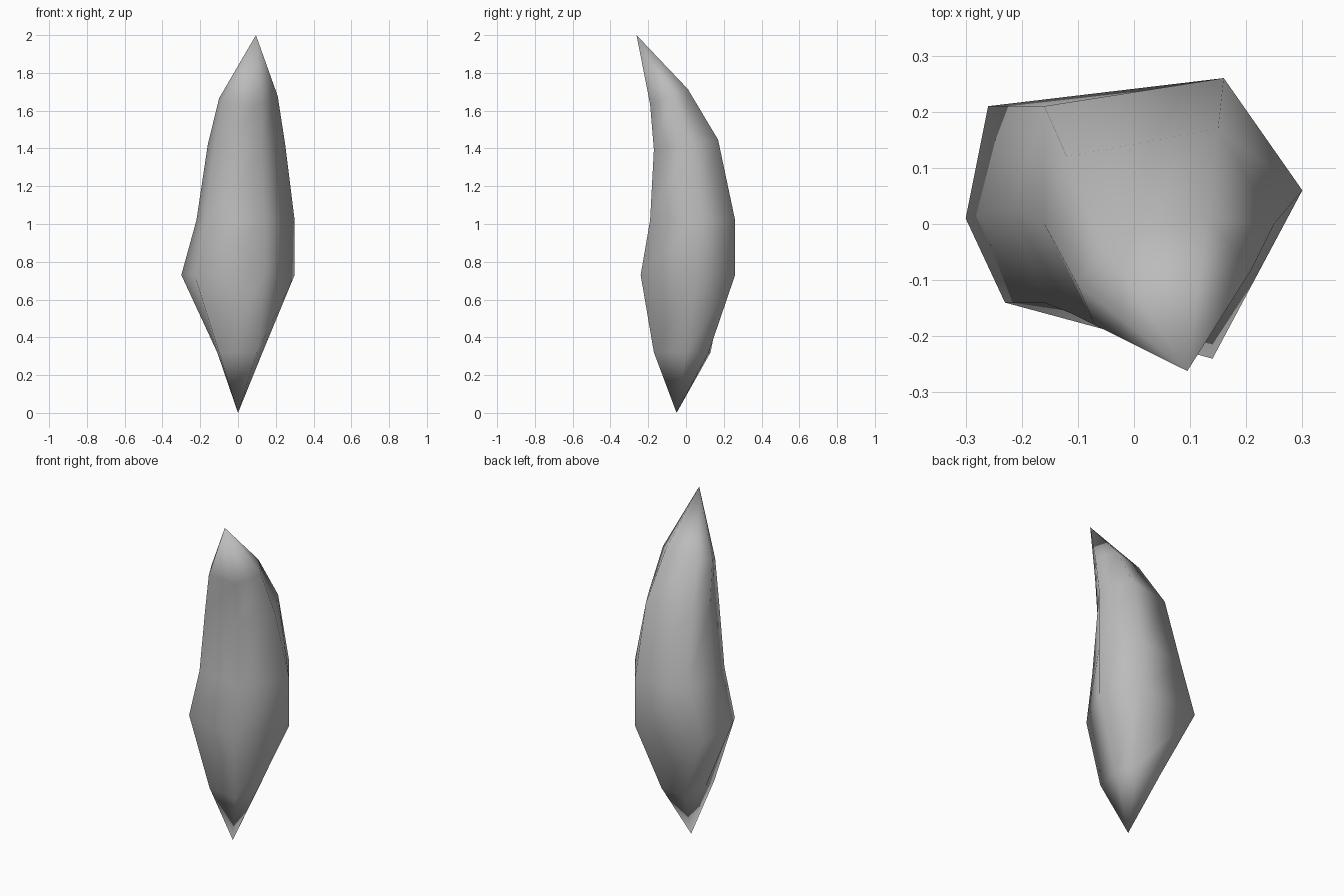
import bpy
import bmesh

default_cube = bpy.data.objects.get("Cube")
if default_cube:
    bpy.data.objects.remove(default_cube, do_unlink=True)


def make_material(name, colour):
    material = bpy.data.materials.new(name)
    material.use_nodes = True
    material.diffuse_color = colour
    shader = material.node_tree.nodes["Principled BSDF"]
    shader.inputs["Base Color"].default_value = colour
    shader.inputs["Roughness"].default_value = 0.8
    return material


# Cross-sections: height, slope towards the back, then six corners in
# hundredths, anticlockwise from the front right
sections = [
    (0.32, 0, [(-10, -13), (10, -17), (13, 0), (8, 12), (-8, 13), (-11, -3)]),
    (0.73, 0, [(-23, -14), (14, -24), (30, 6), (16, 26), (-26, 21), (-30, 1)]),
    (1.02, 0, [(-16, -14), (14, -19), (30, 6), (16, 26), (-16, 21), (-22, 3)]),
    (1.42, 0.15, [(-11, -16), (12, -17), (25, 0), (15, 17), (-12, 12), (-16, 0)]),
    (1.71, 0.4, [(-7, -18), (12, -19), (21, -8), (13, 1), (-6, -3), (-10, -11)]),
]


def build_spike(name, bottom, top, material):
    """Skin the cross-sections and close both ends to a point."""
    bm = bmesh.new()
    rings = []
    for height, slope, corners in sections:
        ring = []
        for x, y in corners:
            ring.append(bm.verts.new((x / 100, y / 100, height + slope * y / 100)))
        rings.append(ring)

    # Side walls
    for lower, upper in zip(rings, rings[1:]):
        for i in range(len(lower)):
            j = (i + 1) % len(lower)
            bm.faces.new((lower[i], lower[j], upper[j], upper[i]))

    # Pointed root and leaning tip
    for ring, point in ((rings[0], bottom), (rings[-1], top)):
        end = bm.verts.new(point)
        for i in range(len(ring)):
            bm.faces.new((ring[i], ring[(i + 1) % len(ring)], end))

    bmesh.ops.recalc_face_normals(bm, faces=bm.faces[:])
    for face in bm.faces:
        face.smooth = True

    mesh = bpy.data.meshes.new(name)
    bm.to_mesh(mesh)
    bm.free()
    mesh.materials.append(material)
    spike = bpy.data.objects.new(name, mesh)
    bpy.context.collection.objects.link(spike)
    return spike


stone_grey = make_material("stone_grey", (0.5, 0.5, 0.5, 1))
build_spike("curved_spike", (0, -0.05, 0), (0.095, -0.262, 2), stone_grey)
